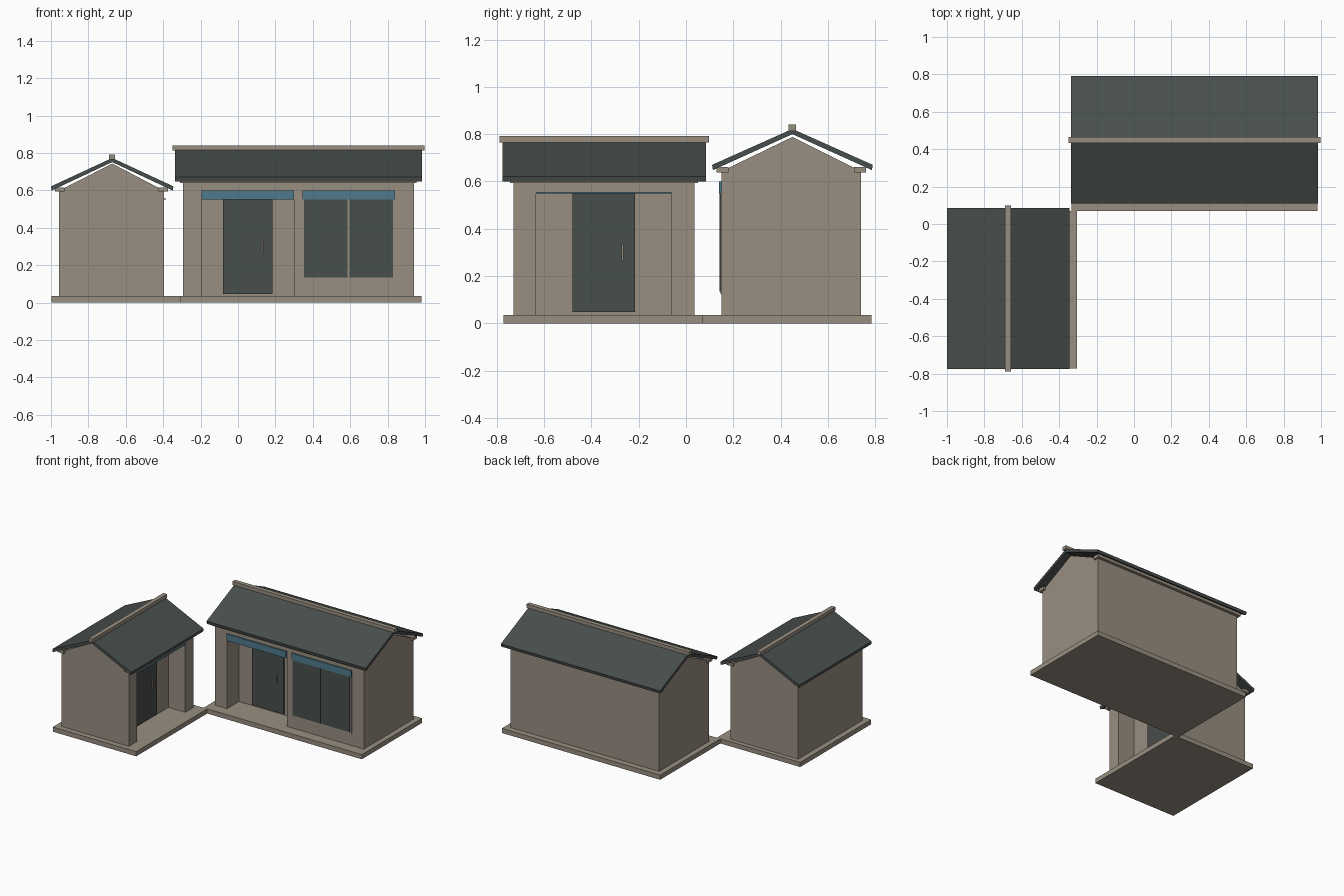
import bpy, bmesh, math
from mathutils import Matrix

if "Cube" in bpy.data.objects:
    bpy.data.objects.remove(bpy.data.objects["Cube"])


def material(name, rgb):
    m = bpy.data.materials.new(name)
    m.diffuse_color = (*rgb, 1)
    m.use_nodes = True
    m.node_tree.nodes["Principled BSDF"].inputs["Base Color"].default_value = m.diffuse_color
    return m


STONE = material("warm stone", (0.315, 0.272, 0.217))
SLATE = material("dark slate", (0.064, 0.077, 0.071))
BLUE = material("awning blue", (0.075, 0.195, 0.265))


def prism(name, pts, axis, lo, hi, mat, turn):
    """Extrude a closed profile: axis 'z' uses (u, v), axis 'u' uses (v, z)."""
    bm = bmesh.new()
    if axis == 'z':
        vs = [bm.verts.new((a, b, lo)) for a, b in pts]
        step = (0, 0, hi - lo)
    else:
        vs = [bm.verts.new((lo, a, b)) for a, b in pts]
        step = (hi - lo, 0, 0)
    f = bm.faces.new(vs)
    out = bmesh.ops.extrude_face_region(bm, geom=[f])
    new = [g for g in out["geom"] if isinstance(g, bmesh.types.BMVert)]
    bmesh.ops.translate(bm, verts=new, vec=step)
    bmesh.ops.transform(bm, matrix=Matrix.Rotation(turn, 4, 'Z'), verts=bm.verts)
    bmesh.ops.recalc_face_normals(bm, faces=bm.faces)
    me = bpy.data.meshes.new(name)
    bm.to_mesh(me)
    bm.free()
    me.materials.append(mat)
    ob = bpy.data.objects.new(name, me)
    bpy.context.collection.objects.link(ob)
    return ob


def house(tag, turn, plinth, wall, recess, top, roof, ridge, apex, door, window=None):
    """u runs along the ridge, v goes from the front to the back."""
    def box(name, u0, u1, v0, v1, z0, z1, mat=STONE):
        prism(f"{tag}_{name}", [(u0, v0), (u1, v0), (u1, v1), (u0, v1)], 'z', z0, z1, mat, turn)

    u0, u1, v0, v1 = wall
    r0, r1 = recess
    back = v0 + 0.14
    head = 0.55
    box("plinth", *plinth, 0, 0.035)

    # walls with a recessed porch, and the header over it
    prism(f"{tag}_walls", [(u0, v0), (r0, v0), (r0, back), (r1, back), (r1, v0),
                           (u1, v0), (u1, v1), (u0, v1)], 'z', 0.035, top, STONE, turn)
    box("porch_header", r0, r1, v0, back, head, top)

    # gable block and eave beams
    mid = (roof[2] + roof[3]) / 2
    prism(f"{tag}_gable", [(v0, top), (v1, top), (mid, apex)], 'u', u0, u1, STONE, turn)
    box("front_eave_beam", u0 - 0.015, u1 + 0.015, v0 - 0.022, v0 + 0.03, top - 0.005, top + 0.018)
    box("back_eave_beam", u0 - 0.015, u1 + 0.015, v1 - 0.03, v1 + 0.022, top - 0.005, top + 0.018)

    # folded roof and its ridge cap
    a, b, f, k = roof
    t = 0.022
    eave = ridge - 0.152
    prism(f"{tag}_roof", [(f, eave), (mid, ridge), (k, eave), (k - 0.004, eave - t),
                          (mid, ridge - t), (f + 0.004, eave - t)], 'u', a, b, SLATE, turn)
    box("ridge_cap", a - 0.013, b + 0.013, mid - 0.016, mid + 0.016, ridge - 0.008, ridge + 0.019)

    # door, handle and awning band
    d0, d1 = door
    box("door", d0, d1, back - 0.012, back, 0.047, head + 0.001, SLATE)
    box("door_handle", d1 - 0.058, d1 - 0.05, back - 0.022, back - 0.01, 0.265, 0.333)
    box("door_awning", r0, r1, v0 - 0.01, v0, head, top - 0.043, BLUE)

    # framed window with two panes and its own awning band
    if window:
        w0, w1, s = window
        box("window_frame", w0, w1, v0 - 0.005, v0, s, head)
        c = (w0 + w1) / 2
        for side, p0, p1 in (("left", w0 + 0.012, c - 0.005), ("right", c + 0.005, w1 - 0.012)):
            box(f"{side}_pane", p0, p1, v0 - 0.008, v0 - 0.004, s + 0.012, head, SLATE)
        box("window_awning", w0 + 0.003, w1, v0 - 0.01, v0, head, top - 0.043, BLUE)


# long house facing the front
house("long_house", 0, (-0.335, 0.98, 0.07, 0.785), (-0.295, 0.94, 0.15, 0.74),
      (-0.195, 0.3), 0.643, (-0.338, 0.985, 0.11, 0.79), 0.822, 0.788,
      (-0.08, 0.185), (0.342, 0.84, 0.123))

# small house turned to face the right
house("small_house", math.pi / 2, (-0.772, 0.07, 0.305, 0.998), (-0.73, 0.035, 0.395, 0.957),
      (-0.635, -0.062), 0.598, (-0.775, 0.085, 0.345, 1.0), 0.773, 0.743,
      (-0.48, -0.215))
